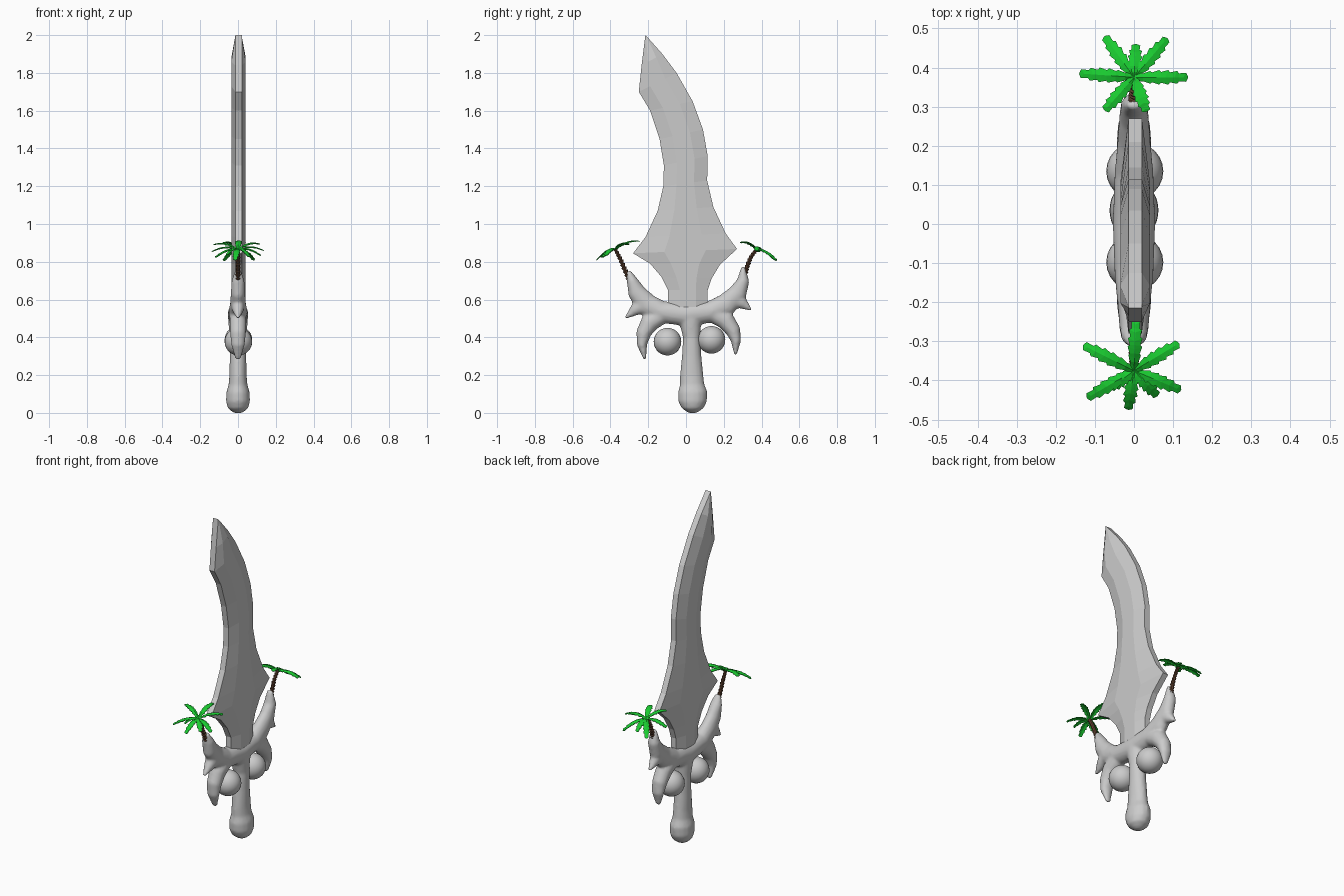
import bpy, bmesh, math
from mathutils import Vector

if "Cube" in bpy.data.objects:
    bpy.data.objects.remove(bpy.data.objects["Cube"])


def finish(bm, name, mat=None, smooth=True):
    bmesh.ops.recalc_face_normals(bm, faces=bm.faces)
    me = bpy.data.meshes.new(name)
    bm.to_mesh(me)
    bm.free()
    ob = bpy.data.objects.new(name, me)
    bpy.context.collection.objects.link(ob)
    if mat:
        me.materials.append(mat)
    for p in me.polygons:
        p.use_smooth = smooth
    return ob


def material(name, rgb):
    m = bpy.data.materials.new(name)
    m.diffuse_color = (*rgb, 1)
    m.use_nodes = True
    m.node_tree.nodes["Principled BSDF"].inputs["Base Color"].default_value = m.diffuse_color
    return m


def tube(bm, pts, sides=16):
    """Sweep an ellipse along (y, z, in-plane radius, x radius) points."""
    rings = []
    for i, (y, z, r, rx) in enumerate(pts):
        a, b = pts[max(i - 1, 0)], pts[min(i + 1, len(pts) - 1)]
        t = Vector((0, b[0] - a[0], b[1] - a[1])).normalized()
        n = Vector((0, -t.z, t.y))
        ring = []
        for k in range(sides):
            ang = 2 * math.pi * k / sides
            p = Vector((0, y, z)) + n * r * math.cos(ang)
            p.x += rx * math.sin(ang)
            ring.append(bm.verts.new(p))
        rings.append(ring)
    for a, b in zip(rings, rings[1:]):
        for k in range(sides):
            j = (k + 1) % sides
            bm.faces.new((a[k], a[j], b[j], b[k]))
    bm.faces.new(rings[0][::-1])
    bm.faces.new(rings[-1])


# Blade: stations of left (y, z) and right (y, z), with a raised flat middle
stations = [
    (-.095, .52, .115, .52), (-.095, .65, .115, .65), (-.13, .72, .135, .71),
    (-.19, .79, .18, .785), (-.28, .845, .27, .868), (-.215, .93, .21, .95),
    (-.15, 1.07, .145, 1.09), (-.12, 1.20, .112, 1.23), (-.117, 1.31, .115, 1.36),
    (-.14, 1.45, .09, 1.50), (-.19, 1.60, .035, 1.65), (-.25, 1.70, -.05, 1.80),
    (-.235, 1.84, -.125, 1.90), (-.215, 2.0, -.205, 1.99)]
EDGE, FLAT = .017, .038
bm = bmesh.new()
rows = []
for i, (y0, z0, y1, z1) in enumerate(stations):
    flat = EDGE if i == len(stations) - 1 else FLAT
    prof = [(0, EDGE), (.3, flat), (.7, flat), (1, EDGE),
            (1, -EDGE), (.7, -flat), (.3, -flat), (0, -EDGE)]
    rows.append([bm.verts.new((x + .003, y0 + (y1 - y0) * f, z0 + (z1 - z0) * f)) for f, x in prof])
for a, b in zip(rows, rows[1:]):
    for k in range(8):
        j = (k + 1) % 8
        bm.faces.new((a[k], a[j], b[j], b[k]))
bm.faces.new(rows[0])
bm.faces.new(rows[-1])
finish(bm, "blade", smooth=False)

# Hilt: crossguard with horns, side spikes, claws, grip and pommel, fused together
bm = bmesh.new()
tube(bm, [(-.305, .75, .012, .018), (-.285, .70, .03, .034), (-.262, .64, .048, .038),
          (-.21, .575, .06, .042), (-.13, .535, .058, .05), (0, .52, .062, .055),
          (.13, .535, .058, .05), (.215, .575, .06, .042), (.275, .635, .05, .038),
          (.303, .70, .033, .034), (.303, .775, .01, .018)])
tube(bm, [(-.22, .58, .06, .04), (-.27, .545, .032, .03), (-.32, .503, .006, .01)])
tube(bm, [(.23, .61, .06, .04), (.295, .585, .035, .03), (.345, .545, .006, .01)])
tube(bm, [(-.13, .52, .05, .045), (-.195, .475, .05, .045), (-.225, .42, .04, .042),
          (-.233, .36, .027, .036), (-.217, .28, .006, .014)])
tube(bm, [(.14, .53, .05, .045), (.21, .49, .05, .045), (.25, .435, .04, .042),
          (.265, .38, .027, .036), (.262, .305, .006, .014)])
tube(bm, [(.02, .53, .075, .055), (.025, .46, .055, .05), (.03, .40, .046, .044),
          (.03, .30, .052, .044), (.03, .20, .062, .046), (.032, .15, .065, .05),
          (.035, .11, .078, .062), (.035, .06, .076, .064), (.035, .025, .058, .054),
          (.035, .004, .028, .028), (.035, -.002, .012, .012)])
hilt = finish(bm, "hilt")
rm = hilt.modifiers.new("fuse", 'REMESH')
rm.mode = 'VOXEL'
rm.voxel_size = .008
rm.use_smooth_shade = True
sm = hilt.modifiers.new("soften", 'SMOOTH')
sm.factor = .5
sm.iterations = 6

# Round gems either side of the grip
for y, z, name in ((-.098, .377, "gem_left"), (.135, .387, "gem_right")):
    bm = bmesh.new()
    bmesh.ops.create_uvsphere(bm, u_segments=24, v_segments=14, radius=.073)
    bmesh.ops.translate(bm, verts=bm.verts, vec=(.002, y, z))
    finish(bm, name)

# Palm trees on the horn tips
bark = material("bark", (.12, .055, .03))
green = material("leaf_green", (.01, .6, .03))


def leaf(bm, base, tip, width):
    """Arched leaf with a raised midrib and notched edges."""
    d = tip - base
    side = Vector((-d.y, d.x, 0)).normalized()
    n, rows = 12, []
    for i in range(n + 1):
        t = i / n
        mid = base + d * t + Vector((0, 0, .018 * 4 * t * (1 - t)))
        w = width * (.12 + .88 * math.sin(math.pi * min(1, t * .93 + .03)) ** .6)
        w *= 1 if i % 2 else .72
        sweep = d * (.05 if i % 2 and i < n else 0)
        if i == n:
            w = width * .12
        drop = Vector((0, 0, -.3 * w))
        rows.append([bm.verts.new(p) for p in
                     (mid + side * w + drop + sweep, mid, mid - side * w + drop + sweep)])
    for a, b in zip(rows, rows[1:]):
        for k in (0, 1):
            bm.faces.new((a[k], a[k + 1], b[k + 1], b[k]))


trees = {
    "left": ([(-.298, .70), (-.325, .76), (-.35, .82), (-.375, .867)],
             [(.005, -.245), (.115, -.305), (.12, -.425), (-.015, -.475), (-.12, -.445),
              (-.13, -.31), (.06, -.44), (-.06, -.42)]),
    "right": ([(.308, .72), (.322, .77), (.343, .825), (.375, .867)],
              [(-.14, .385), (-.075, .48), (.005, .46), (.085, .475), (.138, .375),
               (.032, .287), (-.075, .29)])}
for side, (path, tips) in trees.items():
    # Ringed trunk: each segment flares outward at its top
    bm = bmesh.new()
    pts, segs = [], 10
    for i in range(segs):
        for f, r in ((0, .0085), (.9, .0135)):
            u = (i + f) / segs * (len(path) - 1)
            k = min(int(u), len(path) - 2)
            a, b = Vector(path[k]), Vector(path[k + 1])
            p = a.lerp(b, u - k)
            r *= 1.15 - .35 * i / segs
            pts.append((p.x, p.y, r, r))
    tube(bm, pts, 8)
    finish(bm, side + "_palm_trunk", bark, False)
    # Crown of leaves tipping outward
    bm = bmesh.new()
    base = Vector((0, path[-1][0], .868))
    for x, y in tips:
        tip = Vector((x, y, min(.91, .86 - .5 * (abs(y) - .375))))
        leaf(bm, base, tip, .019)
    crown = finish(bm, side + "_palm_leaves", green, False)
    so = crown.modifiers.new("thickness", 'SOLIDIFY')
    so.thickness = .004
